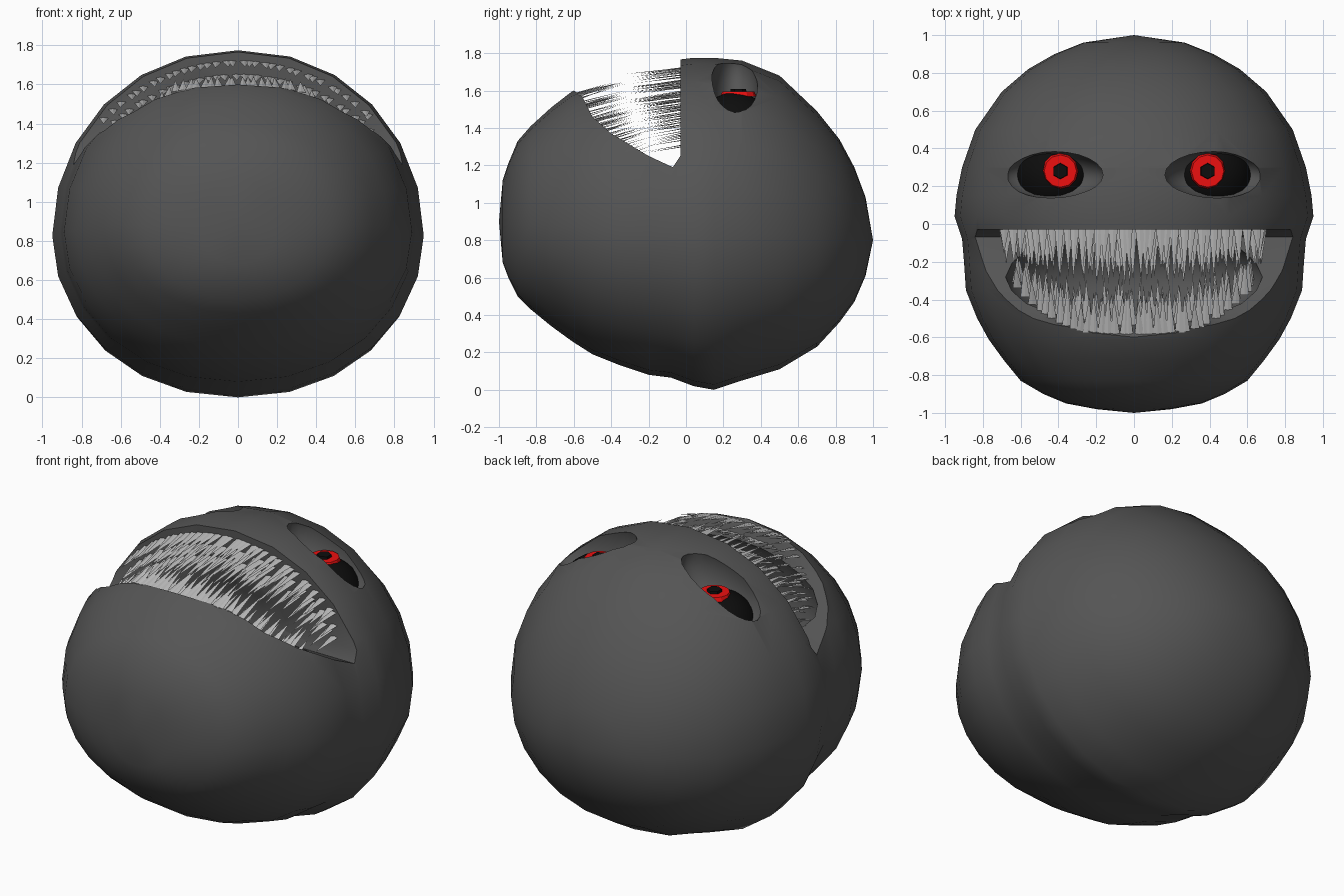
import bpy, bmesh, math, random
from mathutils import Vector, Matrix

if "Cube" in bpy.data.objects:
    bpy.data.objects.remove(bpy.data.objects["Cube"])

random.seed(4)


def material(name, r, g, b):
    m = bpy.data.materials.new(name)
    m.diffuse_color = (r, g, b, 1)
    m.use_nodes = True
    m.node_tree.nodes["Principled BSDF"].inputs["Base Color"].default_value = m.diffuse_color
    return m


skin = material("dark_skin", .09, .09, .09)
ivory = material("tooth", .5, .5, .5)
black = material("black", .004, .004, .004)
red = material("red", .85, .005, .005)


def finish(name, bm, mat):
    bmesh.ops.recalc_face_normals(bm, faces=bm.faces)
    me = bpy.data.meshes.new(name)
    bm.to_mesh(me)
    bm.free()
    me.materials.append(mat)
    ob = bpy.data.objects.new(name, me)
    bpy.context.collection.objects.link(ob)
    return ob


def activate(ob):
    bpy.ops.object.select_all(action='DESELECT')
    ob.select_set(True)
    bpy.context.view_layer.objects.active = ob


def ellipsoid(name, loc, rad, mat, tilt=0, seg=24):
    bm = bmesh.new()
    bmesh.ops.create_uvsphere(bm, u_segments=seg, v_segments=seg // 2, radius=1)
    bm.transform(Matrix.Translation(loc) @ Matrix.Rotation(tilt, 4, 'Y')
                 @ Matrix.Diagonal((*rad, 1)))
    return finish(name, bm, mat)


def carve(body, cutter):
    mod = body.modifiers.new("cut", 'BOOLEAN')
    mod.operation, mod.solver, mod.object = 'DIFFERENCE', 'EXACT', cutter
    activate(body)
    bpy.ops.object.modifier_apply(modifier=mod.name)
    bpy.data.objects.remove(cutter)


# head: rings lofted from front to back (y, half width, top, bottom)
STATIONS = [(-.98, .2, 1.12, .68), (-.95, .36, 1.21, .6), (-.9, .48, 1.33, .5),
            (-.83, .6, 1.41, .43), (-.72, .69, 1.51, .34), (-.61, .77, 1.595, .26),
            (-.5, .83, 1.64, .19), (-.35, .89, 1.69, .13), (-.2, .9, 1.73, .08),
            (-.08, .91, 1.76, .065), (.04, .95, 1.775, .02), (.15, .94, 1.775, 0),
            (.3, .91, 1.76, .05), (.5, .84, 1.68, .11), (.7, .7, 1.49, .23),
            (.82, .56, 1.34, .36), (.9, .42, 1.19, .47), (.96, .27, 1.03, .61)]
N = 24
bm = bmesh.new()
rings = []
for y, w, t, b in STATIONS:
    mid = .46 * t + .54 * b
    ring = []
    for i in range(N):
        a = 2 * math.pi * i / N
        c, s = math.cos(a), math.sin(a)
        x = math.copysign(abs(c) ** .94, c) * w
        z = mid + s * ((t - mid) if s > 0 else (mid - b))
        ring.append(bm.verts.new((x, y, z)))
    rings.append(ring)
for r0, r1 in zip(rings, rings[1:]):
    for i in range(N):
        bm.faces.new((r0[i], r0[(i + 1) % N], r1[(i + 1) % N], r1[i]))
for ring, pole in ((rings[0], (0, -1, .9)), (rings[-1], (0, 1, .8))):
    v = bm.verts.new(pole)
    for i in range(N):
        bm.faces.new((ring[i], ring[(i + 1) % N], v))
head = finish("head", bm, skin)

# mouth opening: side profile swept across the head, then a deeper cavity
LIP = [(-.07, 1.19), (-.2, 1.25), (-.4, 1.37), (-.5, 1.46), (-.555, 1.57), (-.6, 1.6)]
profile = [(-.03, 2), (-.03, 1.25)] + LIP + [(-.75, 1.75), (-.75, 2)]
bm = bmesh.new()
face = bm.faces.new([bm.verts.new((-1.1, y, z)) for y, z in profile])
ext = bmesh.ops.extrude_face_region(bm, geom=[face])["geom"]
bmesh.ops.translate(bm, vec=(2.2, 0, 0),
                    verts=[e for e in ext if isinstance(e, bmesh.types.BMVert)])
carve(head, finish("mouth_cutter", bm, skin))
carve(head, ellipsoid("cavity_cutter", (0, -.28, 1.3), (.68, .29, .36), skin))

# eye sockets, eyeballs, irises and pupils
for side, tag in ((1, "right"), (-1, "left")):
    carve(head, ellipsoid("socket_cutter", (side * .43, .26, 1.64),
                          (.29, .125, .19), skin, side * math.radians(27)))
    ball = ellipsoid("eyeball_" + tag, (side * .42, .26, 1.38), (.21, .21, .21), black)
    activate(ball)
    bpy.ops.object.shade_smooth()
    for name, r, z, mat, seg in (("iris_", .095, 1.582, red, 12),
                                 ("pupil_", .045, 1.597, black, 6)):
        bm = bmesh.new()
        bmesh.ops.create_cone(bm, cap_ends=True, segments=seg, radius1=r,
                              radius2=r * .9, depth=.025)
        bm.transform(Matrix.Translation((side * .39, .28, z)))
        finish(name + tag, bm, mat)

activate(head)
bpy.ops.object.shade_smooth_by_angle(angle=math.radians(40))


def tooth(bm, base, tip, width):
    # thin flat spike
    h = Vector((width / 2, 0, 0))
    up = Vector((0, 0, .005))
    a, b, c = [bm.verts.new(p) for p in (base - h, base + h, base + up)]
    t = bm.verts.new(tip)
    for f in ((a, b, t), (b, c, t), (c, a, t), (a, c, b)):
        bm.faces.new(f)


def lip_height(y):
    for (y0, z0), (y1, z1) in zip(LIP, LIP[1:]):
        if y >= y1:
            return z0 + (z1 - z0) * (y - y0) / (y1 - y0)
    return LIP[-1][1]


# teeth: rows of spikes hanging from the upper lip and rising from the lower
upper, lower = bmesh.new(), bmesh.new()
for row in range(3):
    for i in range(34):
        x = -.7 + 1.4 * (i + random.uniform(.2, .8)) / 34
        k = abs(x) / .75
        z = .85 + .92 * math.sqrt(1 - (x / .94) ** 2) - .05 - .07 * row
        length = (.31 - .15 * k ** 2) * random.uniform(.65, 1)
        tooth(upper, Vector((x, -.02, z)),
              Vector((x + random.uniform(-.01, .01), -.03 - length, z - .03)), .05)
        x *= .9
        k = abs(x) / .75
        y = -.59 + .45 * k ** 3 + .025 * row
        z = lip_height(y) - .01 - .05 * row
        length = (.27 - .13 * k ** 2) * random.uniform(.6, 1)
        tooth(lower, Vector((x, y, z)),
              Vector((x + random.uniform(-.01, .01), y + length, z + .06)), .05)
finish("upper_teeth", upper, ivory)
finish("lower_teeth", lower, ivory)
